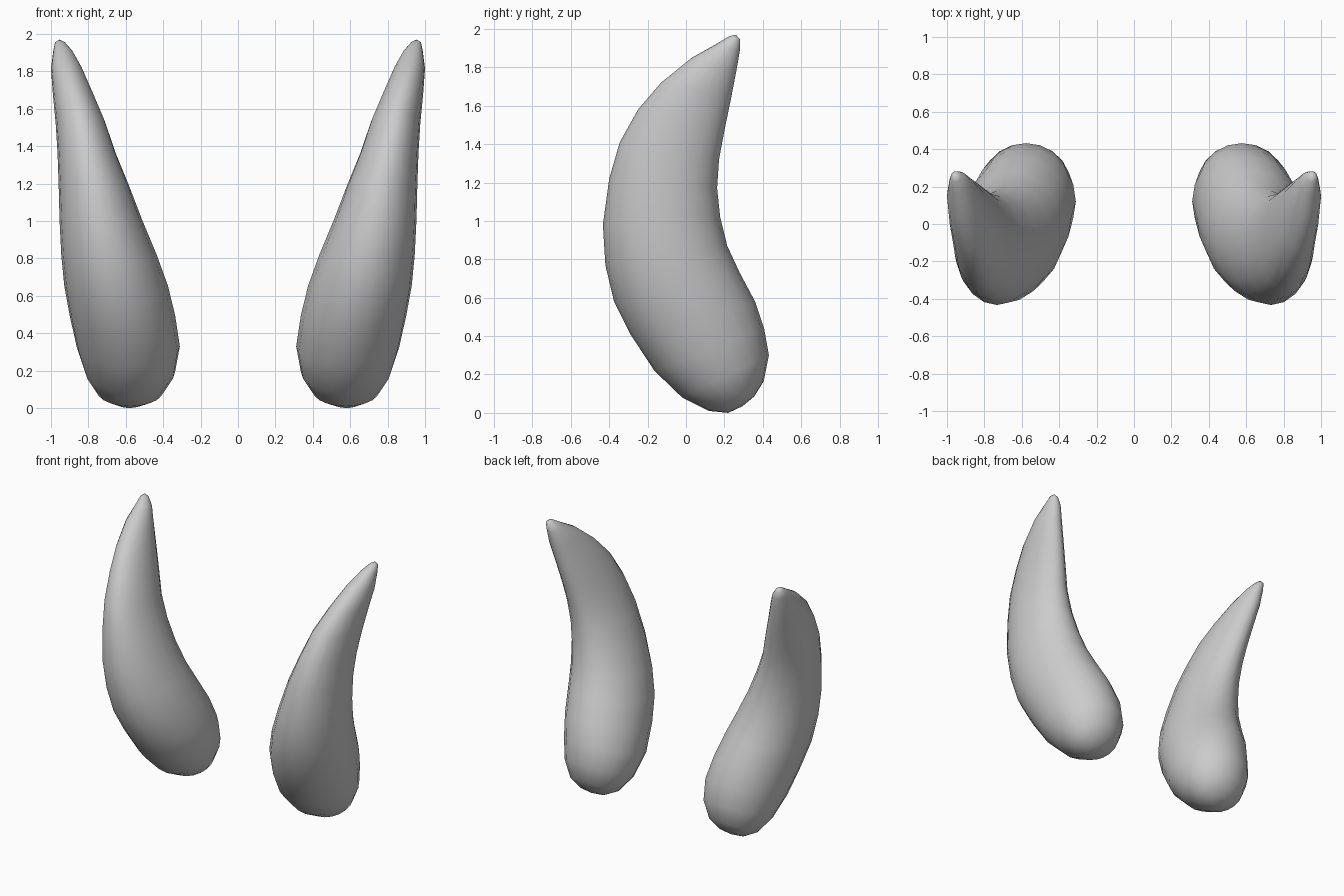
import bpy, bmesh, math

# Sections from tip to base: front y, front z, back y, back z, centre x, half width
SECTIONS = [
    (0.225, 1.962, 0.282, 1.945, 0.952, 0.027),
    (0.16, 1.923, 0.281, 1.89, 0.936, 0.052),
    (0.03, 1.85, 0.262, 1.78, 0.917, 0.083),
    (-0.13, 1.72, 0.235, 1.64, 0.882, 0.108),
    (-0.25, 1.58, 0.20, 1.47, 0.842, 0.133),
    (-0.345, 1.41, 0.172, 1.32, 0.81, 0.155),
    (-0.40, 1.22, 0.162, 1.17, 0.772, 0.187),
    (-0.433, 0.98, 0.178, 1.02, 0.732, 0.222),
    (-0.42, 0.77, 0.215, 0.87, 0.69, 0.255),
    (-0.375, 0.58, 0.28, 0.73, 0.652, 0.277),
    (-0.29, 0.41, 0.36, 0.58, 0.618, 0.282),
    (-0.165, 0.22, 0.407, 0.44, 0.587, 0.276),
    (-0.02, 0.08, 0.432, 0.30, 0.577, 0.24),
    (0.12, 0.01, 0.405, 0.165, 0.577, 0.175),
    (0.22, 0.0, 0.355, 0.085, 0.58, 0.085),
]
TIP = (0.955, 0.26, 1.97)
BASE = (0.58, 0.295, 0.035)
SIDES = 20


def horn(name, side):
    bm = bmesh.new()
    rings = []
    # Elliptical rings swept along the curved horn
    for fy, fz, by, bz, cx, hw in SECTIONS:
        ring = []
        for i in range(SIDES):
            a = 2 * math.pi * i / SIDES
            t = (1 + math.cos(a)) / 2
            ring.append(bm.verts.new((side * (cx + hw * math.sin(a)),
                                      by + (fy - by) * t, bz + (fz - bz) * t)))
        rings.append(ring)
    for r, s in zip(rings, rings[1:]):
        for i in range(SIDES):
            j = (i + 1) % SIDES
            bm.faces.new((r[i], r[j], s[j], s[i]))
    # Rounded end caps
    for point, ring in ((TIP, rings[0]), (BASE, rings[-1])):
        pole = bm.verts.new((side * point[0], point[1], point[2]))
        for i in range(SIDES):
            bm.faces.new((pole, ring[i], ring[(i + 1) % SIDES]))
    bmesh.ops.recalc_face_normals(bm, faces=bm.faces)
    for f in bm.faces:
        f.smooth = True
    mesh = bpy.data.meshes.new(name)
    bm.to_mesh(mesh)
    bm.free()
    obj = bpy.data.objects.new(name, mesh)
    bpy.context.collection.objects.link(obj)


horn("right_horn", 1)
horn("left_horn", -1)
